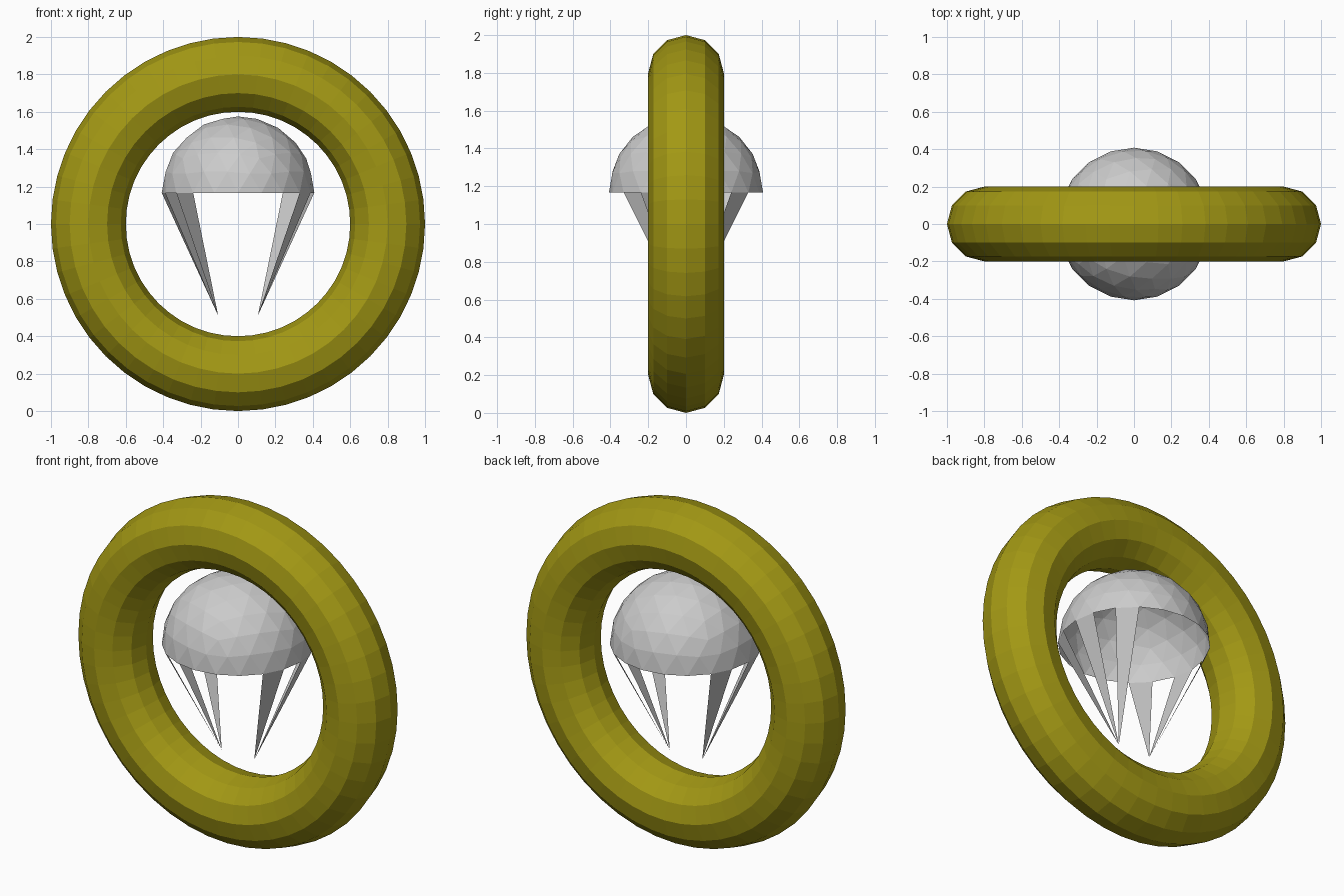
import bpy, bmesh
from math import radians, cos, sin

if "Cube" in bpy.data.objects:
    bpy.data.objects.remove(bpy.data.objects["Cube"])

CENTRE_Z, DOME_R = 1.167, 0.408

# Upright ring, flat shaded
bpy.ops.mesh.primitive_torus_add(major_radius=0.8, minor_radius=0.2,
                                 major_segments=48, minor_segments=12,
                                 location=(0, 0, 1), rotation=(radians(90), 0, 0))
ring = bpy.context.object
ring.name = "ring"
for p in ring.data.polygons:
    p.use_smooth = False
olive = bpy.data.materials.new("olive")
olive.diffuse_color = (0.365, 0.316, 0.007, 1)
olive.use_nodes = True
olive.node_tree.nodes["Principled BSDF"].inputs["Base Color"].default_value = olive.diffuse_color
ring.data.materials.clear()
ring.data.materials.append(olive)


def add_object(name, bm):
    mesh = bpy.data.meshes.new(name)
    bm.to_mesh(mesh)
    bm.free()
    obj = bpy.data.objects.new(name, mesh)
    bpy.context.collection.objects.link(obj)
    obj.location.z = CENTRE_Z
    return obj


# Open canopy: upper half of an icosphere
bm = bmesh.new()
bmesh.ops.create_icosphere(bm, subdivisions=3, radius=DOME_R)
lower = [v for v in bm.verts if v.co.z < -0.001]
bmesh.ops.delete(bm, geom=lower, context='VERTS')
add_object("canopy", bm)


# Straps: alternate rim edges taper to a point on each side
def straps(name, turn, tip_x):
    bm = bmesh.new()
    tip = bm.verts.new((tip_x, 0, 0.51 - CENTRE_Z))
    for start in (-36, 0, 36):
        rim = [bm.verts.new((DOME_R * cos(radians(a + turn)),
                             DOME_R * sin(radians(a + turn)), 0))
               for a in (start, start + 18)]
        bm.faces.new((rim[1], rim[0], tip))
    add_object(name, bm)


straps("straps_right", 0, 0.106)
straps("straps_left", 180, -0.106)
